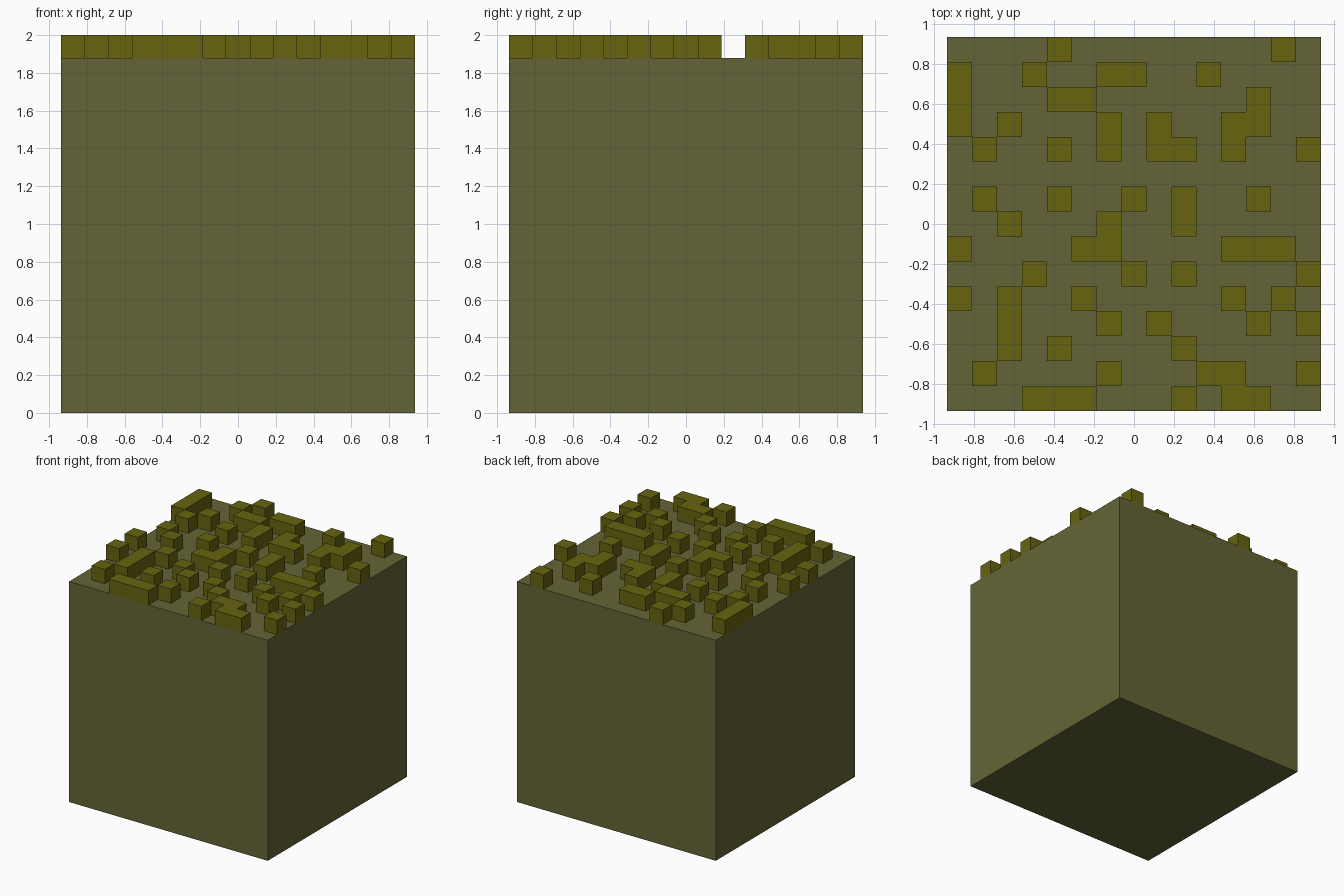
import bpy
import bmesh
import math

default = bpy.data.objects.get("Cube")
if default:
    bpy.data.objects.remove(default, do_unlink=True)

HALF = 0.9365        # half width of the block
BODY_TOP = 1.878     # height of the plain block
TOP = 2.0            # height of the raised studs
N = 15               # cells along each side of the stud grid
CELL = 2 * HALF / N

# Stud layout, back row first
LAYOUT = [
    "....#........#.",
    "#..#..##..#....",
    "#...##......#..",
    "#.#...#.#..##..",
    ".#..#.#.##.#..#",
    "...............",
    ".#..#..#.#..#..",
    "..#...#..#.....",
    "#....##....###.",
    "...#...#.#....#",
    "#.#..#.....#.#.",
    "..#...#.#...#.#",
    "..#.#....#.....",
    ".#....#...##..#",
    "...###...#.##..",
]


def make_material(name, srgb):
    rgb = [((c / 255 + 0.055) / 1.055) ** 2.4 for c in srgb]
    mat = bpy.data.materials.new(name)
    mat.use_nodes = True
    mat.diffuse_color = (*rgb, 1)
    bsdf = mat.node_tree.nodes["Principled BSDF"]
    bsdf.inputs["Base Color"].default_value = (*rgb, 1)
    bsdf.inputs["Roughness"].default_value = 0.9
    return mat


def make_object(name, bm, mat):
    mesh = bpy.data.meshes.new(name)
    bm.to_mesh(mesh)
    bm.free()
    mesh.materials.append(mat)
    obj = bpy.data.objects.new(name, mesh)
    bpy.context.collection.objects.link(obj)
    return obj


def filled(col, row):
    return 0 <= col < N and 0 <= row < N and LAYOUT[row][col] == "#"


# Plain block
bm = bmesh.new()
bmesh.ops.create_cube(bm, size=1)
bmesh.ops.scale(bm, vec=(2 * HALF, 2 * HALF, BODY_TOP), verts=bm.verts)
bmesh.ops.translate(bm, vec=(0, 0, BODY_TOP / 2), verts=bm.verts)
make_object("body", bm, make_material("dull olive", (100, 100, 55)))

# Raised studs: a lid per cell, and a wall wherever the next cell is empty
bm = bmesh.new()
for row in range(N):
    for col in range(N):
        if not filled(col, row):
            continue
        x0, y1 = -HALF + col * CELL, HALF - row * CELL
        x1, y0 = x0 + CELL, y1 - CELL
        corners = [(x0, y0), (x1, y0), (x1, y1), (x0, y1)]
        bm.faces.new([bm.verts.new((x, y, TOP)) for x, y in corners])
        neighbours = [(0, 1), (1, 0), (0, -1), (-1, 0)]
        for i, (dc, dr) in enumerate(neighbours):
            if not filled(col + dc, row + dr):
                (ax, ay), (bx, by) = corners[i], corners[(i + 1) % 4]
                wall = [(ax, ay, BODY_TOP), (bx, by, BODY_TOP), (bx, by, TOP), (ax, ay, TOP)]
                bm.faces.new([bm.verts.new(p) for p in wall])

# Merge neighbouring cells into clean flat-faced shapes
bmesh.ops.remove_doubles(bm, verts=bm.verts, dist=0.0005)
bmesh.ops.dissolve_limit(bm, angle_limit=math.radians(1), verts=bm.verts, edges=bm.edges)
make_object("top_studs", bm, make_material("moss olive", (102, 100, 15)))
